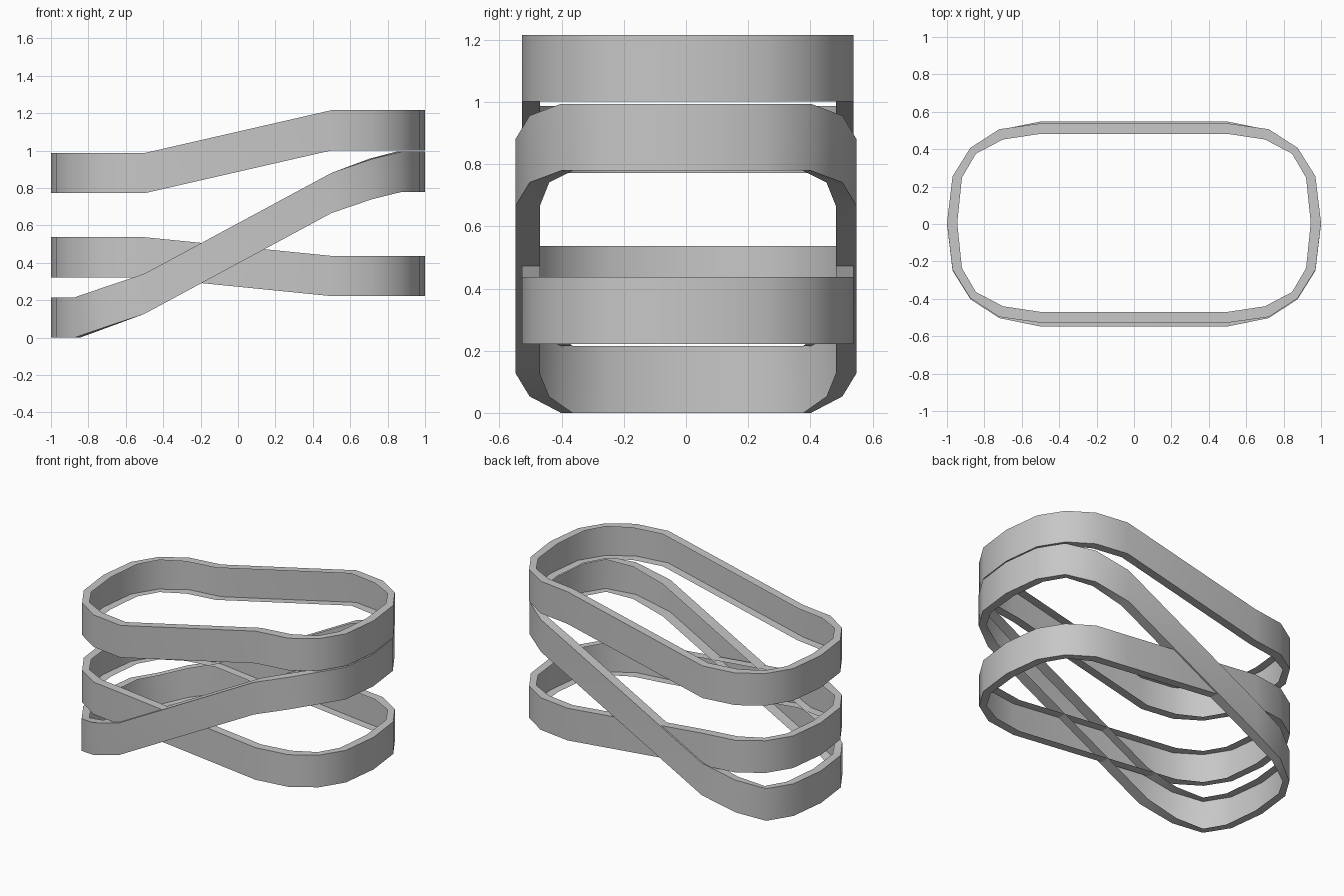
import bpy
import bmesh

cube = bpy.data.objects.get("Cube")
if cube:
    bpy.data.objects.remove(cube, do_unlink=True)

# One plain grey for every band
grey = bpy.data.materials.new("grey")
grey.use_nodes = True
colour = (0.57, 0.57, 0.57, 1)
grey.diffuse_color = colour
grey.node_tree.nodes["Principled BSDF"].inputs["Base Color"].default_value = colour

BAND_HEIGHT = 0.215
# Quarter outlines from the straight side round to the tip of the end
INNER = [(0.5, 0.476), (0.7, 0.446), (0.845, 0.37), (0.92, 0.242), (0.945, 0)]
OUTER = [(0.5, 0.533), (0.72, 0.502), (0.875, 0.402), (0.97, 0.25), (1, 0)]
WIDE = [(0.5, 0.548), (0.72, 0.503)] + OUTER[2:]
INNER_SHIFT = 0.006


def full_loop(quarter, left_z, right_z, y_shift):
    """Mirror a quarter outline into a closed loop with a height per point."""
    left = [(x, y, z) for (x, y), z in zip(quarter, left_z)]
    right = [(-x, y, z) for (x, y), z in zip(quarter, right_z)]
    back = left[::-1] + right
    front = [(x, -y, z) for x, y, z in back[-2:0:-1]]
    return [(x, y + y_shift, z) for x, y, z in back + front]


def band(name, outer, left_z, right_z, outer_shift):
    """Loop band shaped as a channel: outer wall with a lip above and below."""
    bm = bmesh.new()
    rails = []
    # Four rails: inner bottom, outer bottom, outer top, inner top
    for quarter, shift, lift in ((INNER, INNER_SHIFT, 0),
                                 (outer, outer_shift, 0),
                                 (outer, outer_shift, BAND_HEIGHT),
                                 (INNER, INNER_SHIFT, BAND_HEIGHT)):
        loop = full_loop(quarter, left_z, right_z, shift)
        rails.append([bm.verts.new((x, y, z + lift)) for x, y, z in loop])
    count = len(rails[0])
    for a, b in zip(rails, rails[1:]):
        for i in range(count):
            j = (i + 1) % count
            bm.faces.new((a[i], a[j], b[j], b[i]))
    mesh = bpy.data.meshes.new(name)
    bm.to_mesh(mesh)
    bm.free()
    mesh.materials.append(grey)
    obj = bpy.data.objects.new(name, mesh)
    bpy.context.collection.objects.link(obj)
    bpy.ops.object.select_all(action="DESELECT")
    obj.select_set(True)
    bpy.context.view_layer.objects.active = obj
    bpy.ops.object.shade_smooth_by_angle(angle=0.6)


# Level-ended upper and middle bands, and the steep band crossing between them
band("upper_band", OUTER, [1.001] * 5, [0.772] * 5, 0.005)
band("middle_band", OUTER, [0.222] * 5, [0.322] * 5, 0.005)
band("crossing_band", WIDE, [0.666, 0.741] + [0.779] * 3,
     [0.127, 0.053] + [0] * 3, 0)
